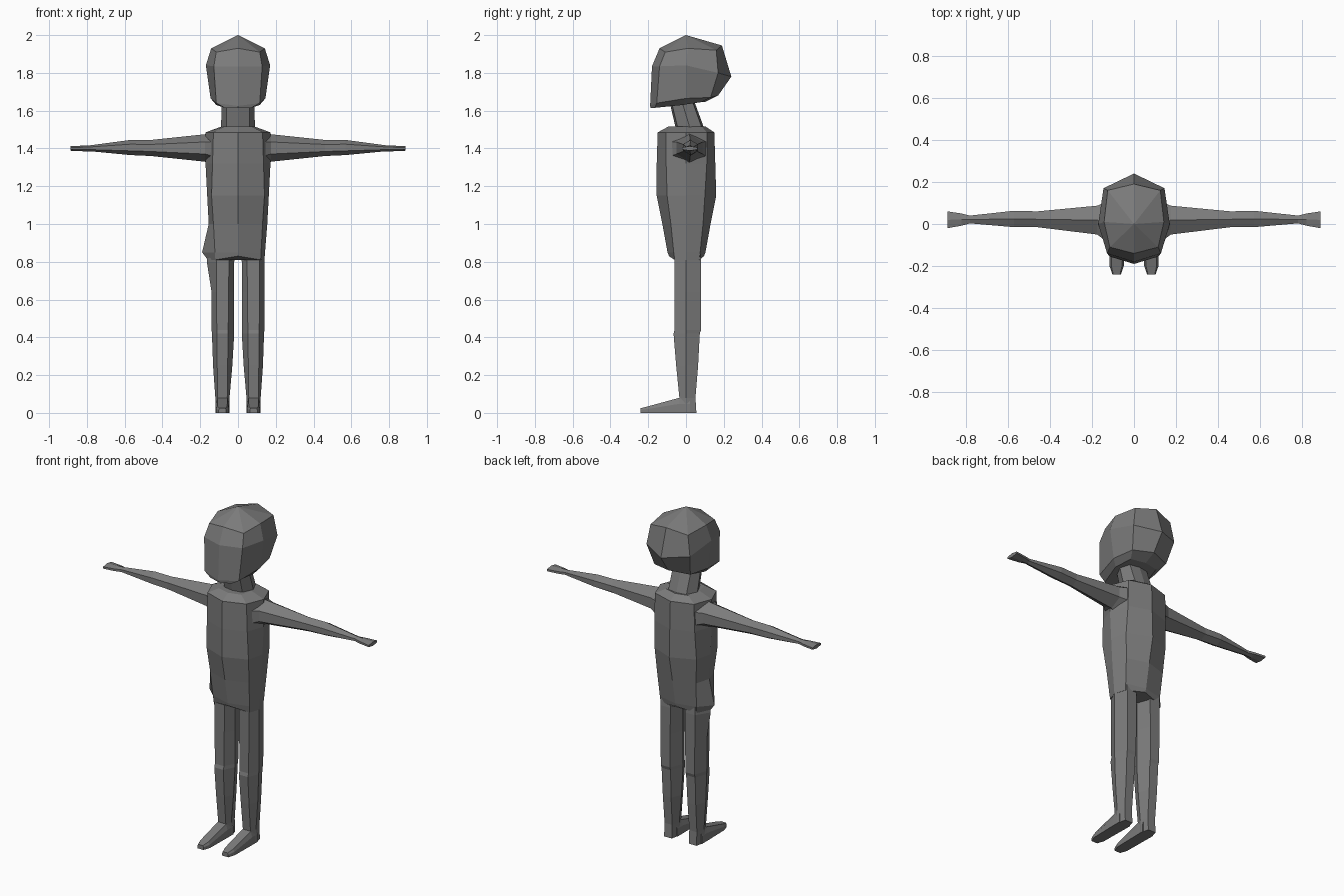
import bpy, bmesh

grey = bpy.data.materials.new("plain grey")
grey.diffuse_color = (0.2, 0.2, 0.2, 1)


def loft(name, rings):
    """Skin equal-length rings of points and cap both ends."""
    bm = bmesh.new()
    loops = [[bm.verts.new(p) for p in ring] for ring in rings]
    n = len(loops[0])
    for a, b in zip(loops, loops[1:]):
        for i in range(n):
            j = (i + 1) % n
            bm.faces.new((a[i], a[j], b[j], b[i]))
    bm.faces.new(loops[0])
    bm.faces.new(loops[-1])
    bmesh.ops.remove_doubles(bm, verts=bm.verts, dist=0.0005)
    bmesh.ops.recalc_face_normals(bm, faces=bm.faces)
    me = bpy.data.meshes.new(name)
    bm.to_mesh(me)
    bm.free()
    me.materials.append(grey)
    ob = bpy.data.objects.new(name, me)
    bpy.context.collection.objects.link(ob)


def mirrored(half):
    """Half ring from front centre to back centre, completed across x."""
    return half + [(-x, y, z) for x, y, z in half[-2:0:-1]]


# head: faceted, flat chin, deeper at the back
loft("head", [mirrored(h) for h in (
    [(0, -.188, 1.615), (.07, -.165, 1.615), (.115, -.02, 1.63), (.09, .08, 1.645), (0, .10, 1.645)],
    [(0, -.19, 1.625), (.115, -.155, 1.64), (.145, 0, 1.665), (.12, .13, 1.67), (0, .17, 1.68)],
    [(0, -.18, 1.835), (.128, -.14, 1.835), (.17, 0, 1.84), (.145, .17, 1.80), (0, .24, 1.78)],
    [(0, -.14, 1.93), (.115, -.11, 1.91), (.142, .01, 1.93), (.125, .16, 1.92), (0, .19, 1.945)],
    [(0, 0, 2.0)] * 5)])

# neck: leans forward towards the head
loft("neck", [mirrored([(0, c - d, z), (.06, c - d * .85, z), (w, c, z), (.06, c + d * .85, z), (0, c + d, z)])
              for z, c, d, w in ((1.48, .03, .075, .09), (1.51, .02, .075, .09), (1.66, -.025, .065, .085))])

# torso: ridged at front and back, tapering to the hips
body = []
for z, front, back, cx, cf, cb, side in (
        (.81, -.09, .095, .12, -.06, .07, .14),
        (.85, -.098, .103, .122, -.065, .075, .143),
        (1.0, -.125, .13, .13, -.08, .09, .155),
        (1.15, -.155, .16, .14, -.10, .10, .163),
        (1.32, -.155, .155, .135, -.105, .11, .172),
        (1.485, -.15, .15, .13, -.105, .11, .172),
        (1.515, -.095, .105, .075, -.075, .085, .09)):
    ring = mirrored([(0, front, z), (cx, cf, z), (side, 0, z), (cx, cb, z), (0, back, z)])
    if z == .81:
        ring[0], ring[4] = (0, front, .83), (0, back, .83)
        ring[6] = (-.16, 0, z)
    if z == .85:  # one hip bulges outwards
        ring[6] = (-.19, 0, z)
    body.append(ring)
loft("torso", body)

for s, label in ((1, "left"), (-1, "right")):
    # arm: ridge along top and bottom, ending in a flat flared hand
    arm = []
    for x, y0, y1, z0, z1 in (
            (.11, -.10, .115, 1.30, 1.49), (.175, -.05, .087, 1.33, 1.475),
            (.46, -.015, .06, 1.36, 1.445), (.57, -.015, .063, 1.365, 1.445),
            (.78, .003, .04, 1.385, 1.417), (.82, -.008, .05, 1.385, 1.415),
            (.888, -.02, .06, 1.388, 1.412)):
        c, m, q = (y0 + y1) / 2, (z0 + z1) / 2, (z1 - z0) * .22
        arm.append([(s * x, *p) for p in ((c, z1), (y0, m + q), (y0, m - q),
                                          (c, z0), (y1, m - q), (y1, m + q))])
    loft(label + "_arm", arm)

    # leg: six-sided, flat front and back
    leg = []
    for z, xi, fi, fo, xo, y0, y1 in (
            (.86, .015, .045, .115, .14, -.06, .075), (.80, .02, .048, .115, .14, -.06, .08),
            (.64, .02, .05, .115, .14, -.06, .08), (.44, .02, .052, .112, .14, -.06, .08),
            (.42, .02, .052, .112, .138, -.066, .073), (.25, .03, .055, .11, .132, -.052, .064),
            (.08, .045, .057, .108, .12, -.035, .05), (0, .045, .057, .108, .12, -.035, .055)):
        if s < 0 and z > .7:
            xo = .165
        leg.append([(s * x, y, z) for x, y in ((fi, y0), (fo, y0), (xo, 0), (fo, y1), (fi, y1), (xi, 0))])
    loft(label + "_leg", leg)

    # foot: low wedge running forwards to a blunt toe
    loft(label + "_foot", [[(s * (.0825 + w), y, 0), (s * (.0825 + w), y, h * .6), (s * (.0825 + t), y, h),
                            (s * (.0825 - t), y, h), (s * (.0825 - w), y, h * .6), (s * (.0825 - w), y, 0)]
                           for y, w, t, h in ((.02, .037, .028, .08), (-.035, .037, .027, .08),
                                              (-.20, .034, .025, .035), (-.24, .02, .016, .025))])
